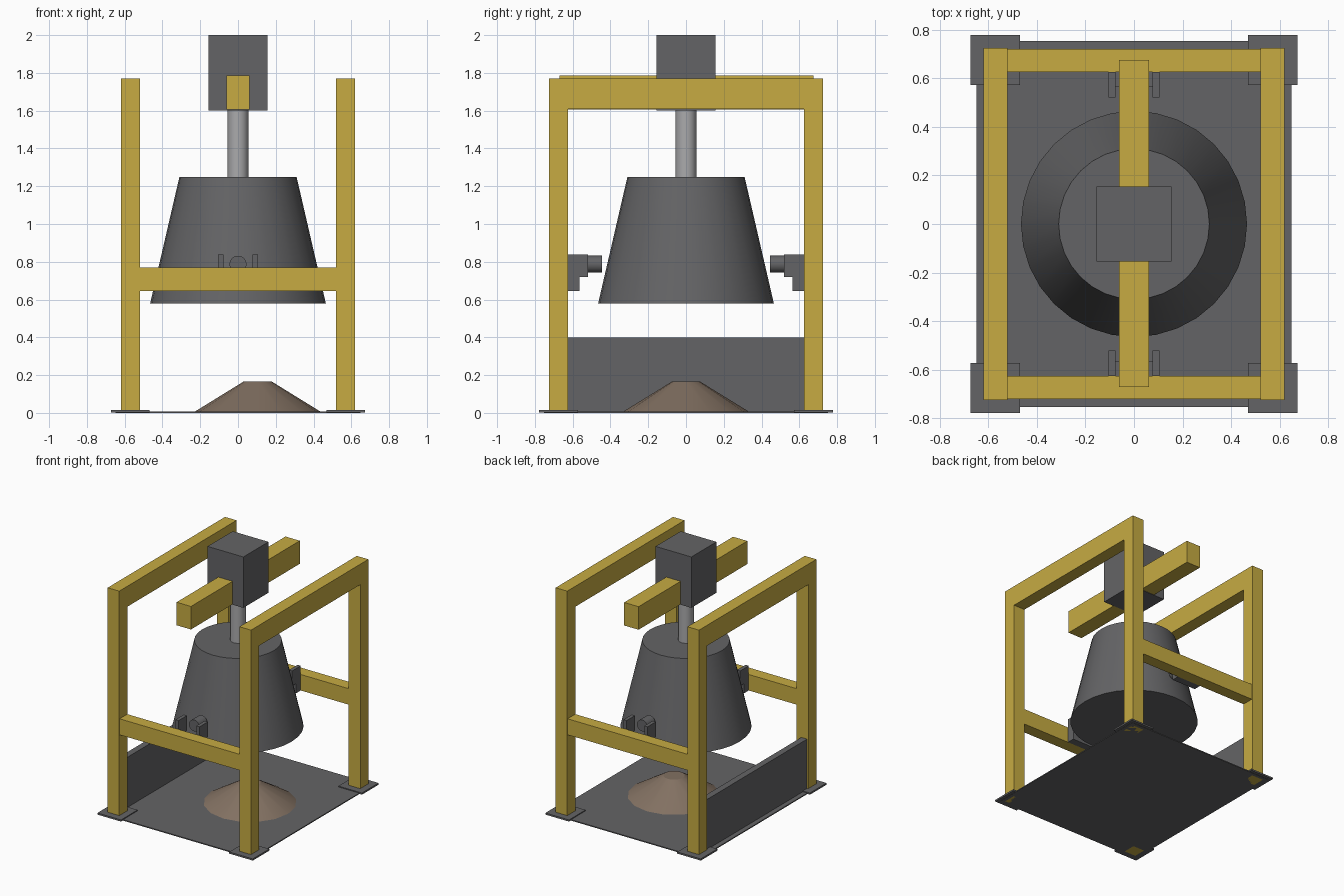
import bpy, bmesh, math

if "Cube" in bpy.data.objects:
    bpy.data.objects.remove(bpy.data.objects["Cube"])


def material(name, color):
    m = bpy.data.materials.new(name)
    m.diffuse_color = (*color, 1)
    m.use_nodes = True
    m.node_tree.nodes["Principled BSDF"].inputs["Base Color"].default_value = m.diffuse_color
    return m


YELLOW = material("yellow_paint", (0.57, 0.41, 0.055))
GREY = material("dark_grey_steel", (0.127, 0.127, 0.132))
STEEL = material("light_steel", (0.40, 0.40, 0.41))
SAND = material("brown_sand", (0.225, 0.165, 0.122))


def finish(name, bm, mat, smooth=False):
    bmesh.ops.recalc_face_normals(bm, faces=bm.faces)
    me = bpy.data.meshes.new(name)
    bm.to_mesh(me)
    bm.free()
    me.materials.append(mat)
    ob = bpy.data.objects.new(name, me)
    bpy.context.collection.objects.link(ob)
    if smooth:
        bpy.ops.object.select_all(action='DESELECT')
        ob.select_set(True)
        bpy.context.view_layer.objects.active = ob
        bpy.ops.object.shade_smooth_by_angle(angle=math.radians(32))
    return ob


def box(name, x, y, z, mat):
    """Box from (min, max) ranges."""
    bm = bmesh.new()
    bmesh.ops.create_cube(bm, size=1)
    for v in bm.verts:
        v.co = [sum(r) / 2 + c * (r[1] - r[0]) for c, r in zip(v.co, (x, y, z))]
    return finish(name, bm, mat)


def cone(name, r1, r2, z0, z1, sides, mat, center=(0, 0)):
    """Upright capped cylinder or frustum."""
    bm = bmesh.new()
    bmesh.ops.create_cone(bm, cap_ends=True, segments=sides, radius1=r1, radius2=r2, depth=z1 - z0)
    bmesh.ops.translate(bm, verts=bm.verts, vec=(*center, (z0 + z1) / 2))
    return finish(name, bm, mat, True)


def span(s, a, b):
    return (a, b) if s > 0 else (-b, -a)


# Side frames: two posts and a top beam as one extruded arch
arch = [(-0.725, 0), (-0.625, 0), (-0.625, 1.61), (0.625, 1.61),
        (0.625, 0), (0.725, 0), (0.725, 1.77), (-0.725, 1.77)]
for s, side in ((-1, "left"), (1, "right")):
    x0, x1 = span(s, 0.52, 0.62)
    bm = bmesh.new()
    face = bm.faces.new([bm.verts.new((x0, y, z)) for y, z in arch])
    ext = bmesh.ops.extrude_face_region(bm, geom=[face])["geom"]
    bmesh.ops.translate(bm, vec=(x1 - x0, 0, 0),
                        verts=[v for v in ext if isinstance(v, bmesh.types.BMVert)])
    finish(side + "_frame", bm, YELLOW)

for s, end in ((-1, "front"), (1, "back")):
    # Cross rail between the posts
    box(end + "_rail", (-0.52, 0.52), span(s, 0.625, 0.72), (0.645, 0.77), YELLOW)
    # Roller bracket: base block, two cheek plates and a roller
    box(end + "_bracket_base", (-0.105, 0.105), span(s, 0.565, 0.625), (0.645, 0.72), GREY)
    for sx, side in ((-1, "left"), (1, "right")):
        box(f"{end}_{side}_cheek", span(sx, 0.077, 0.105), span(s, 0.52, 0.625), (0.72, 0.838), GREY)
        # Foot pad under each post
        box(f"{end}_{side}_foot", span(sx, 0.468, 0.672), span(s, 0.572, 0.777), (0.002, 0.015), GREY)
    roller = cone(end + "_roller", 0.045, 0.045, -0.048, 0.048, 24, GREY)
    roller.rotation_euler = (math.pi / 2, 0, 0)
    roller.location = (0, s * 0.493, 0.787)

# Floor plate and low side guard
box("floor_plate", (-0.648, 0.648), (-0.752, 0.752), (0, 0.008), GREY)
box("side_guard", (-0.61, -0.56), (-0.625, 0.625), (0, 0.4), GREY)

# Suspended drive: beam, motor housing, shaft and bell
box("drive_beam", (-0.062, 0.062), (-0.67, 0.675), (1.605, 1.785), YELLOW)
box("motor_housing", (-0.155, 0.155), (-0.155, 0.155), (1.602, 2.0), GREY)
cone("shaft", 0.055, 0.055, 1.25, 1.61, 32, STEEL)
cone("bell", 0.465, 0.31, 0.58, 1.25, 32, GREY)

# Sand pile on the floor
cone("sand_pile", 0.337, 0.076, 0.004, 0.165, 16, SAND, (0.104, 0))
